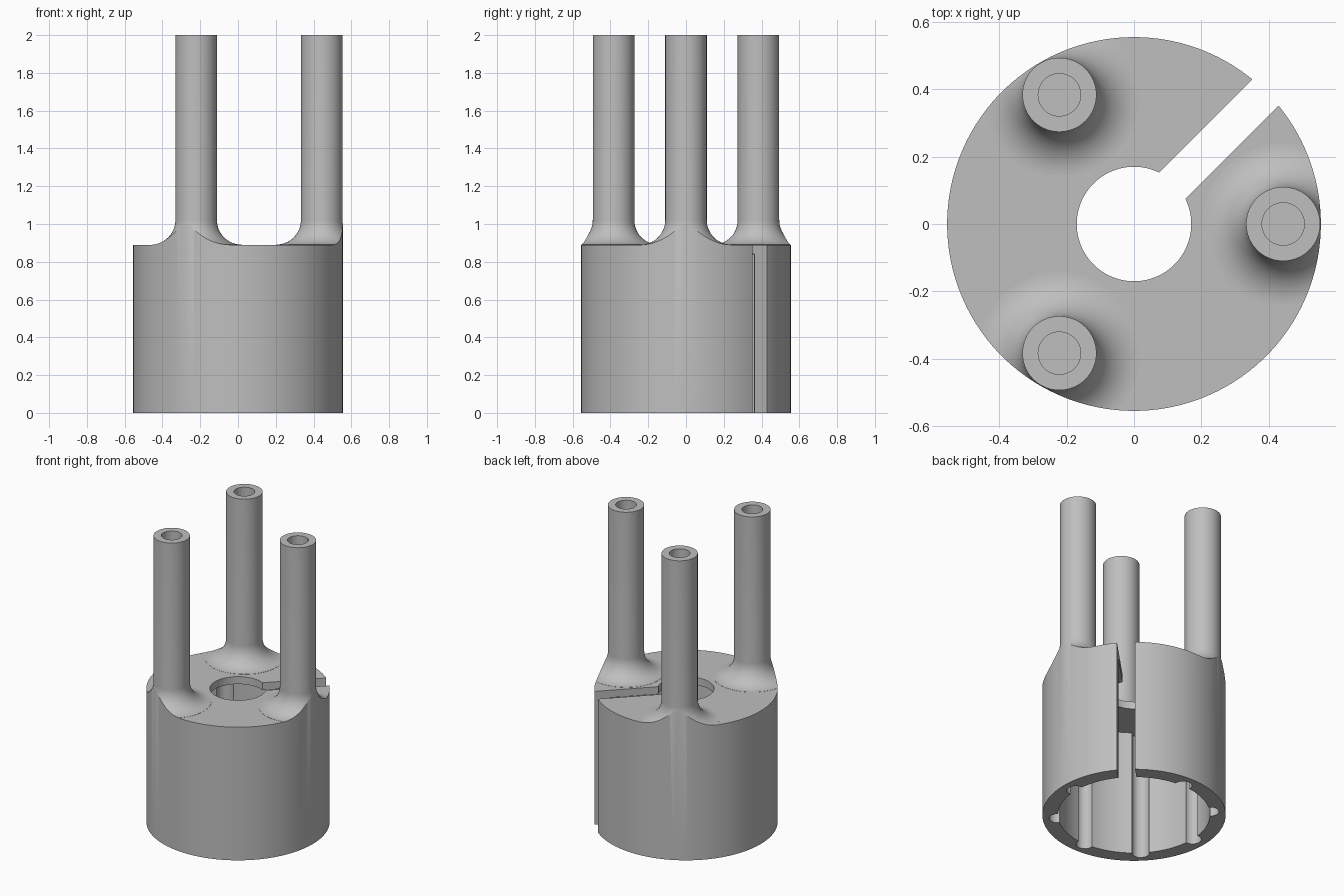
import bpy
import bmesh
from math import sin, cos, pi, radians
from mathutils import Matrix, Vector

cube = bpy.data.objects.get("Cube")
if cube:
    bpy.data.objects.remove(cube, do_unlink=True)

OUTER_R, DECK_Z, TOP_Z = 0.555, 0.89, 2.0
POST_R, POST_DIST, FILLET = 0.11, 0.443, 0.13

grey = bpy.data.materials.new("plain grey")
grey.use_nodes = True
colour = (0.52, 0.52, 0.52, 1)
grey.diffuse_color = colour
grey.node_tree.nodes["Principled BSDF"].inputs["Base Color"].default_value = colour


def finish(bm, name):
    bmesh.ops.recalc_face_normals(bm, faces=bm.faces)
    mesh = bpy.data.meshes.new(name)
    bm.to_mesh(mesh)
    bm.free()
    mesh.materials.append(grey)
    obj = bpy.data.objects.new(name, mesh)
    bpy.context.collection.objects.link(obj)
    return obj


def cylinder(name, radius, low, high, x=0, y=0, segments=64):
    bm = bmesh.new()
    bmesh.ops.create_cone(bm, cap_ends=True, segments=segments, radius1=radius,
                          radius2=radius, depth=high - low,
                          matrix=Matrix.Translation((x, y, (low + high) / 2)))
    return finish(bm, name)


def revolve(name, profile, x, y, segments=64):
    """Spin a closed-at-the-axis profile of (radius, z) about a vertical axis."""
    bm = bmesh.new()
    verts = [bm.verts.new((r, 0, z)) for r, z in profile]
    edges = [bm.edges.new(pair) for pair in zip(verts, verts[1:])]
    bmesh.ops.spin(bm, geom=verts + edges, cent=(0, 0, 0), axis=(0, 0, 1),
                   angle=2 * pi, steps=segments)
    bmesh.ops.remove_doubles(bm, verts=bm.verts, dist=0.0001)
    bmesh.ops.translate(bm, verts=bm.verts, vec=Vector((x, y, 0)))
    return finish(bm, name)


def combine(target, tool, operation):
    """Apply a boolean to the target and discard the tool."""
    mod = target.modifiers.new("cut", "BOOLEAN")
    mod.operation, mod.object, mod.solver = operation, tool, "EXACT"
    bpy.context.view_layer.update()
    graph = bpy.context.evaluated_depsgraph_get()
    mesh = bpy.data.meshes.new_from_object(target.evaluated_get(graph))
    target.modifiers.clear()
    target.data = mesh
    bpy.data.objects.remove(tool, do_unlink=True)


def ring(radius, count):
    return [(radius * cos(2 * pi * i / count), radius * sin(2 * pi * i / count))
            for i in range(count)]


# Oversized drum, posts with flared feet, then trimmed to the outer wall
body = cylinder("slotted_cap_with_posts", 0.8, -0.1, DECK_Z)
flare = [(POST_R + FILLET * (1 - cos(a)), DECK_Z + 0.001 + FILLET * (1 - sin(a)))
         for a in [i * pi / 32 for i in range(17)]]
post = [(0, TOP_Z), (POST_R, TOP_Z)] + flare + [(POST_R + FILLET, 0.8), (0, 0.8)]
posts = ring(POST_DIST, 3)
for x, y in posts:
    combine(body, revolve("post", post, x, y), "UNION")
combine(body, cylinder("trim", OUTER_R, 0, TOP_Z + 0.1, segments=160), "INTERSECT")

# Bores in the posts
for x, y in posts:
    combine(body, cylinder("post_bore", 0.063, 1.5, TOP_Z + 0.1, x, y), "DIFFERENCE")

# Cavity open at the bottom, with eight round grooves in its wall
combine(body, cylinder("cavity", 0.46, -0.1, 0.84, segments=128), "DIFFERENCE")
for x, y in ring(0.463, 8):
    combine(body, cylinder("groove", 0.053, -0.1, 0.839, x, y, 32), "DIFFERENCE")

# Centre hole and the slit running out from it
combine(body, cylinder("centre_hole", 0.17, 0.5, 1.1, segments=96), "DIFFERENCE")
bm = bmesh.new()
bmesh.ops.create_cube(bm, size=1, matrix=Matrix.Rotation(radians(45), 4, "Z")
                      @ Matrix.Translation((0.4, 0, 0.45))
                      @ Matrix.Diagonal((0.6, 0.11, 1.1, 1)))
combine(body, finish(bm, "slit"), "DIFFERENCE")

bpy.ops.object.select_all(action="DESELECT")
body.select_set(True)
bpy.context.view_layer.objects.active = body
bpy.ops.object.shade_smooth_by_angle(angle=radians(30))
